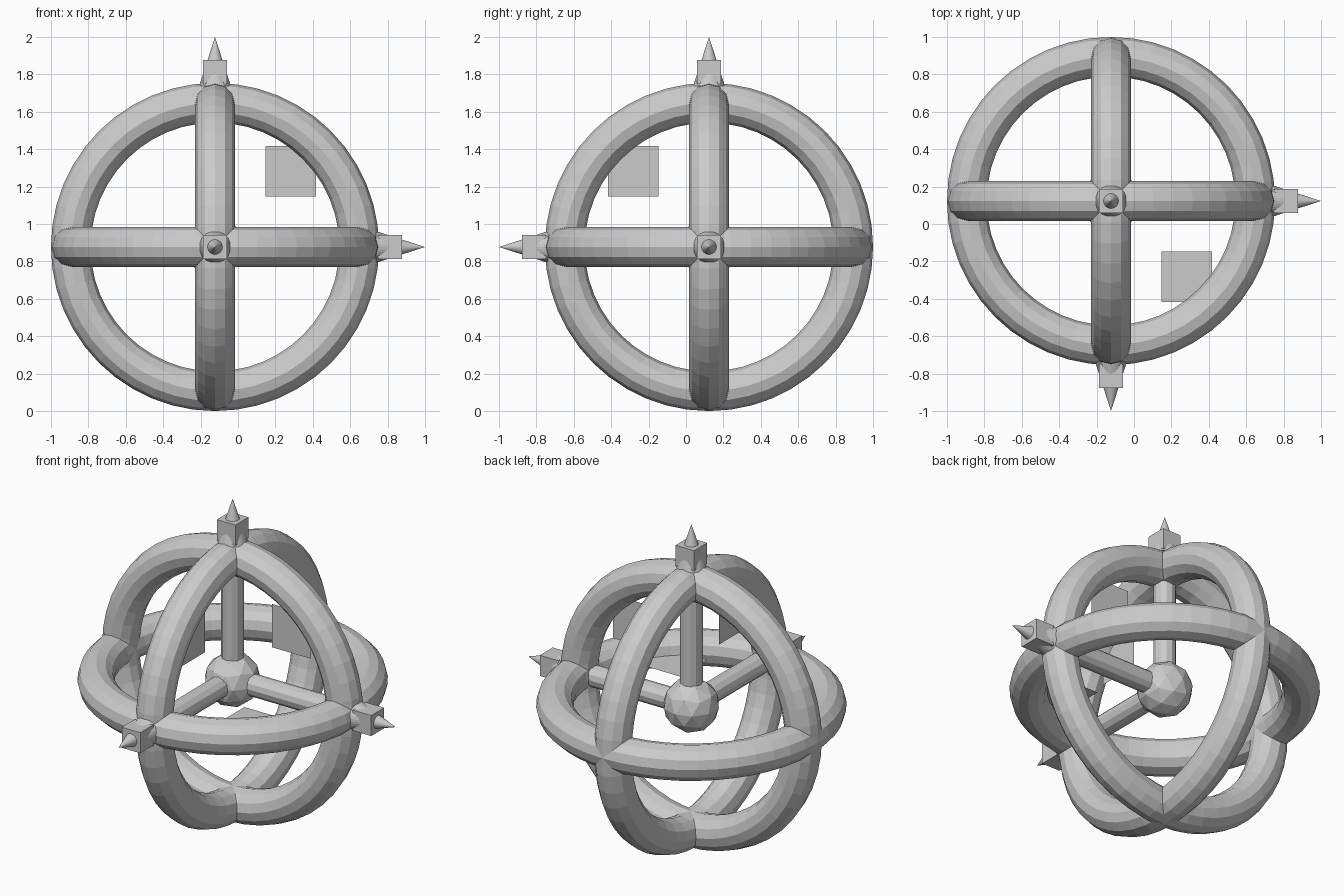
import bpy
from math import pi
from mathutils import Vector, Matrix

cube = bpy.data.objects.get("Cube")
if cube:
    bpy.data.objects.remove(cube, do_unlink=True)

CENTRE = Vector((-0.123, 0.123, 0.877))
GREY = (0.6, 0.6, 0.6, 1)

mat = bpy.data.materials.new("light grey")
mat.use_nodes = True
mat.diffuse_color = GREY
mat.node_tree.nodes["Principled BSDF"].inputs["Base Color"].default_value = GREY

# Each turn carries the local +z axis onto one arm of the gizmo
TURNS = {
    "up": Matrix.Identity(4),
    "left": Matrix.Rotation(pi / 2, 4, "Y"),
    "front": Matrix.Rotation(pi / 2, 4, "X"),
}


def finish(name, turn=Matrix.Identity(4), offset=(0, 0, 0)):
    """Name the new primitive, colour it and place it about the centre."""
    ob = bpy.context.object
    ob.name = name
    ob.data.materials.append(mat)
    ob.matrix_world = Matrix.Translation(CENTRE) @ turn @ Matrix.Translation(offset)
    return ob


# Hub
bpy.ops.mesh.primitive_ico_sphere_add(subdivisions=2, radius=0.162)
finish("hub")

for side, turn in TURNS.items():
    # Ring round this axis
    bpy.ops.mesh.primitive_torus_add(major_radius=0.771, minor_radius=0.106,
                                     major_segments=48, minor_segments=12)
    finish(side + "_axis_ring", turn)

    # Shaft from the hub to the block
    bpy.ops.mesh.primitive_cylinder_add(vertices=12, radius=0.065, depth=0.88)
    finish(side + "_shaft", turn, (0, 0, 0.44))

    # Block on the ring crossing
    bpy.ops.mesh.primitive_cube_add(size=0.128)
    finish(side + "_block", turn, (0, 0, 0.936))

    # Pointed tip, running down through the block
    bpy.ops.mesh.primitive_cone_add(vertices=32, radius1=0.085, radius2=0, depth=0.263)
    finish(side + "_tip", turn, (0, 0, 0.9915))

# Square plates between each pair of arms
for side, turn, offset in (
    ("lower", TURNS["up"], (0.405, -0.405, 0)),
    ("side", TURNS["left"], (-0.405, -0.405, 0)),
    ("front", TURNS["front"], (0.405, 0.405, 0)),
):
    bpy.ops.mesh.primitive_plane_add(size=0.27)
    finish(side + "_plate", turn, offset)
